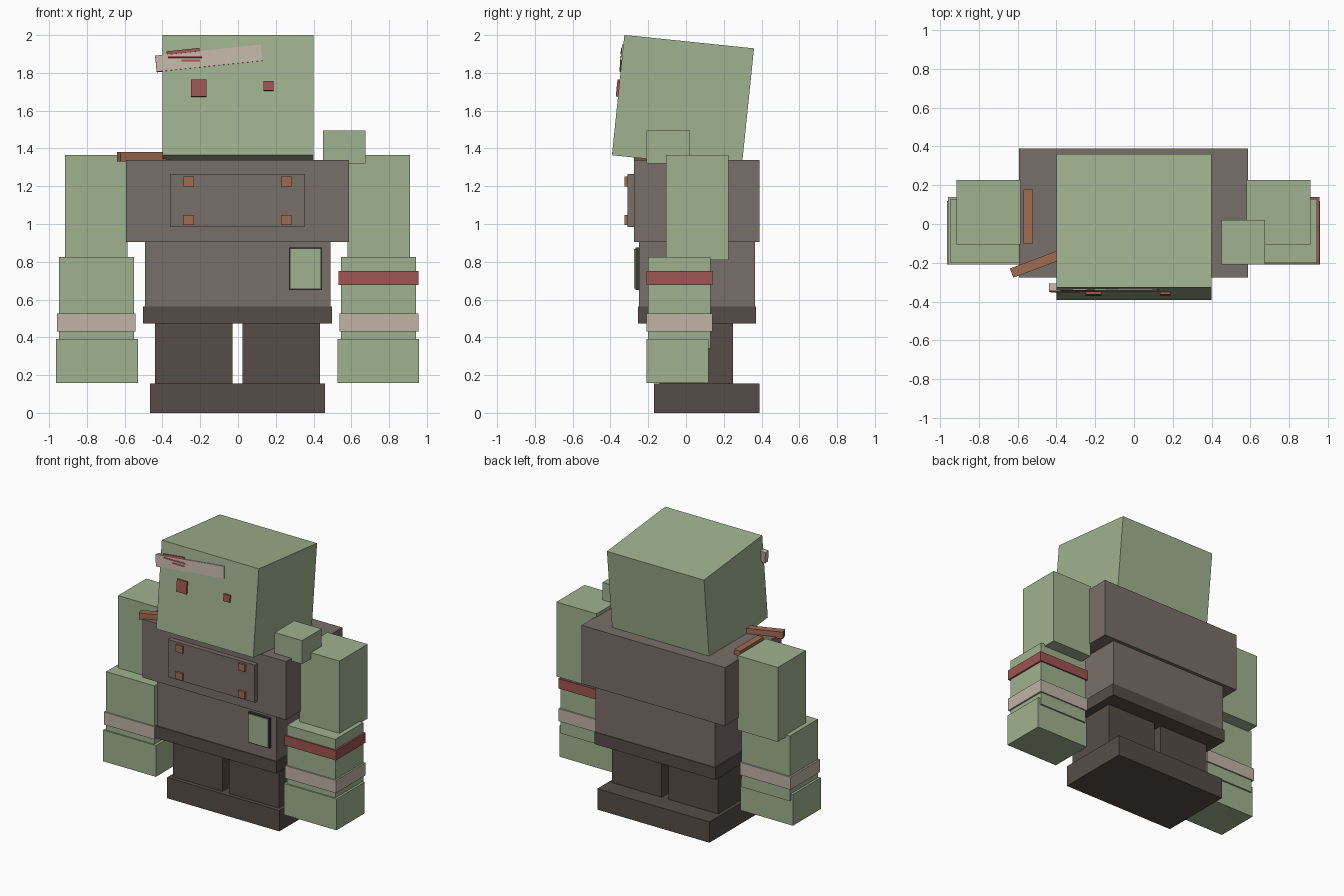
import bpy, math
from mathutils import Matrix, Vector

if "Cube" in bpy.data.objects:
    bpy.data.objects.remove(bpy.data.objects["Cube"])


def material(name, rgb):
    m = bpy.data.materials.new(name)
    m.diffuse_color = (*rgb, 1)
    m.use_nodes = True
    m.node_tree.nodes["Principled BSDF"].inputs["Base Color"].default_value = m.diffuse_color
    return m


SKIN = material("green_skin", (0.352, 0.445, 0.275))
SHIRT = material("brown_cloth", (0.19, 0.156, 0.138))
DARK = material("dark_cloth", (0.091, 0.073, 0.063))
COPPER = material("copper", (0.352, 0.15, 0.084))
RED = material("dull_red", (0.342, 0.089, 0.084))
BANDAGE = material("bandage_cloth", (0.527, 0.456, 0.376))
BLACK = material("dark_edge", (0.045, 0.045, 0.038))


def box(name, x, y, z, mat, turn=Matrix.Identity(4), parent=Matrix.Identity(4)):
    """Box spanning the x, y, z ranges, turned about its centre, then moved by parent."""
    bpy.ops.mesh.primitive_cube_add(size=1)
    ob = bpy.context.object
    ob.name = ob.data.name = name
    c = Vector([(r[0] + r[1]) / 2 for r in (x, y, z)])
    size = [r[1] - r[0] for r in (x, y, z)]
    ob.data.transform(parent @ Matrix.Translation(c) @ turn @ Matrix.Diagonal((*size, 1)))
    ob.data.materials.append(mat)
    return ob


# Lower body
box("foot_block", (-0.465, 0.46), (-0.17, 0.388), (0, 0.155), DARK)
for side, x in (("left", (-0.44, -0.03)), ("right", (0.025, 0.435))):
    box(side + "_leg", x, (-0.14, 0.25), (0.155, 0.475), DARK)
box("belt", (-0.502, 0.497), (-0.255, 0.37), (0.472, 0.562), DARK)

# Torso
box("abdomen", (-0.493, 0.49), (-0.248, 0.365), (0.562, 0.905), SHIRT)
box("chest", (-0.593, 0.588), (-0.275, 0.39), (0.905, 1.34), SHIRT)
box("chest_plate", (-0.36, 0.355), (-0.31, -0.275), (0.985, 1.265), SHIRT)
for x in (-0.26, 0.255):
    for z in (1.022, 1.225):
        box("chest_stud", (x - 0.028, x + 0.028), (-0.325, -0.31), (z - 0.026, z + 0.026), COPPER)

# Stomach patch with dark edge
box("patch_edge", (0.27, 0.446), (-0.268, -0.248), (0.65, 0.876), BLACK)
box("patch", (0.279, 0.438), (-0.274, -0.266), (0.659, 0.868), SKIN)

# Copper bars on the shoulder
box("shoulder_bar", (-0.57, -0.52), (-0.1, 0.178), (1.325, 1.375), COPPER)
box("collar_bar", (-0.64, -0.355), (-0.228, -0.178), (1.33, 1.38), COPPER,
    Matrix.Rotation(math.radians(20.5), 4, 'Z'))

# Arms
for name, s in (("left", -1), ("right", 1)):
    def across(a, b):
        return tuple(sorted((s * a - 0.0025, s * b - 0.0025)))
    box(name + "_upper_arm", across(0.582, 0.913), (-0.105, 0.226), (0.81, 1.365), SKIN)
    box(name + "_forearm", across(0.547, 0.945), (-0.2, 0.13), (0.34, 0.826), SKIN)
    box(name + "_hand", across(0.528, 0.962), (-0.21, 0.118), (0.157, 0.39), SKIN)
    box(name + "_wrist_wrap", across(0.539, 0.957), (-0.21, 0.14), (0.432, 0.526), BANDAGE)
box("arm_band", (0.532, 0.955), (-0.21, 0.14), (0.676, 0.75), RED)
box("shoulder_lump", (0.45, 0.676), (-0.21, 0.02), (1.32, 1.495), SKIN)

# Head, tipped backwards; features are placed in its own frame
HEAD = Matrix.Translation((0, -0.016, 1.647)) @ Matrix.Rotation(math.radians(-5.9), 4, 'X')
F = -0.345
box("head", (-0.4, 0.4), (F, 0.345), (-0.32, 0.32), SKIN, parent=HEAD)
box("left_eye", (-0.25, -0.167), (F - 0.012, F + 0.01), (-0.009, 0.082), RED, parent=HEAD)
box("right_eye", (0.135, 0.188), (F - 0.012, F + 0.01), (0.023, 0.075), RED, parent=HEAD)

# Bandage across the brow with red stains
TILT = Matrix.Rotation(math.radians(-6), 4, 'Y')
box("brow_bandage", (-0.436, 0.126), (F - 0.007, F + 0.03), (0.153, 0.239), BANDAGE, TILT, HEAD)
for x, z, w, h in ((-0.29, 0.232, 0.175, 0.018), (-0.28, 0.203, 0.18, 0.01), (-0.25, 0.183, 0.1, 0.009)):
    box("bandage_stain", (x - w / 2, x + w / 2), (F - 0.01, F - 0.005),
        (z - h / 2, z + h / 2), RED, TILT if h > 0.015 else Matrix.Identity(4), HEAD)
